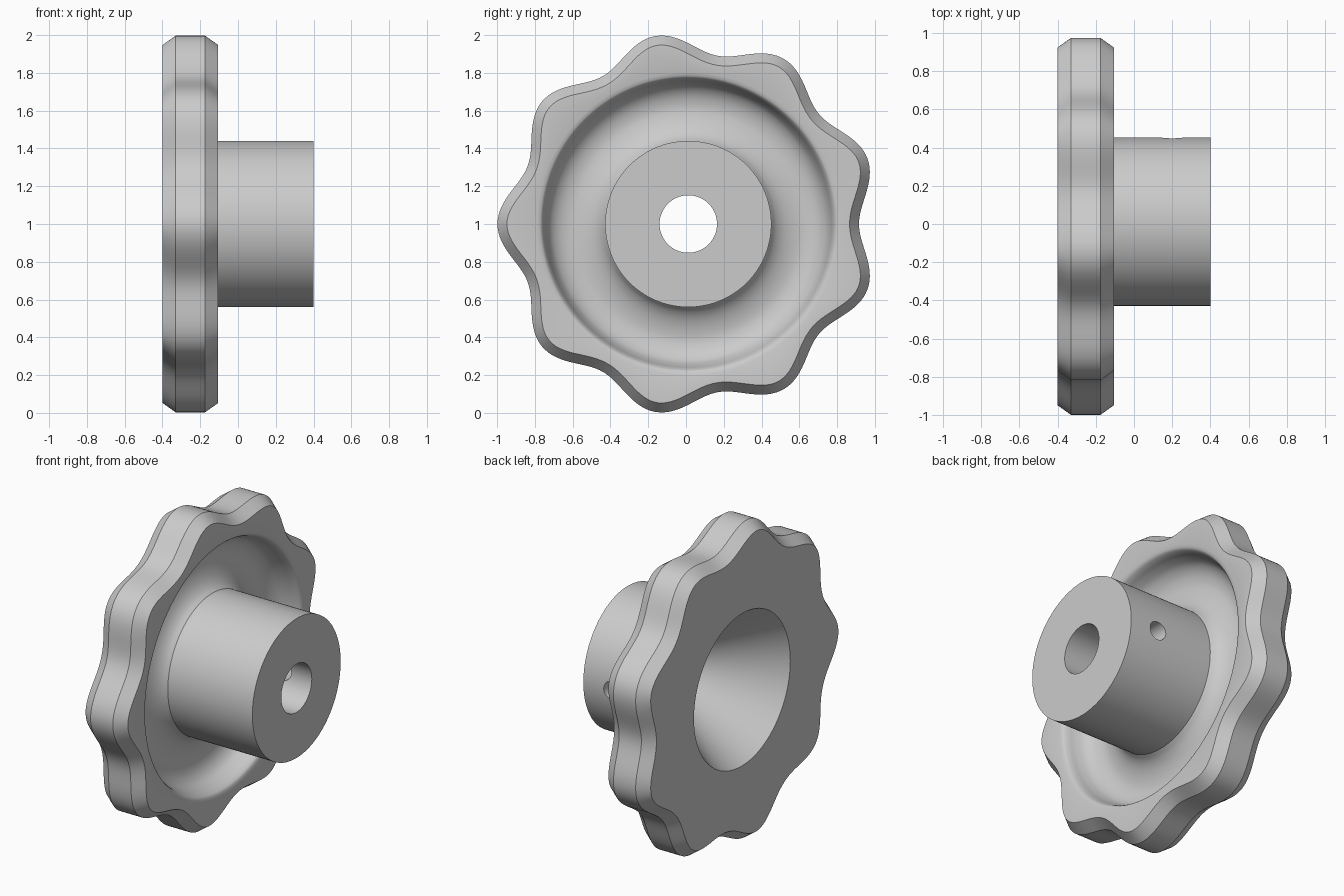
import bpy, bmesh, math
from mathutils import Vector, Matrix

cube = bpy.data.objects.get("Cube")
if cube:
    bpy.data.objects.remove(cube)

SEGMENTS = 288
LOBES = 9
CENTRE = Vector((0, 0.012, 1.0))

grey = bpy.data.materials.new("plain grey")
grey.use_nodes = True
colour = (0.6, 0.6, 0.6, 1)
grey.diffuse_color = colour
grey.node_tree.nodes["Principled BSDF"].inputs["Base Color"].default_value = colour


def circle(radius):
    """Round ring as (y, z) points."""
    return [(radius * math.cos(a), radius * math.sin(a))
            for a in (math.tau * i / SEGMENTS for i in range(SEGMENTS))]


def scalloped(inset):
    """Wavy grip outline, moved inward by an even inset."""
    points = []
    for i in range(SEGMENTS):
        a = math.tau * i / SEGMENTS
        r = 0.957 - 0.053 * math.cos(LOBES * a)
        slope = 0.053 * LOBES * math.sin(LOBES * a)
        out = Vector((r, -slope)).normalized()
        y, z = r - inset * out.x, -inset * out.y
        points.append((y * math.cos(a) - z * math.sin(a),
                       y * math.sin(a) + z * math.cos(a)))
    return points


def smooth_curve(points, steps=4):
    """Catmull-Rom curve through profile points."""
    p = [Vector(q) for q in points]
    p = [2 * p[0] - p[1]] + p + [2 * p[-1] - p[-2]]
    result = []
    for a, b, c, d in zip(p, p[1:], p[2:], p[3:]):
        for k in range(steps):
            t = k / steps
            result.append(0.5 * (2 * b + (c - a) * t + (2 * a - 5 * b + 4 * c - d) * t ** 2
                                 + (3 * b - a - 3 * c + d) * t ** 3))
    return result + [p[-2]]


# Dished face between rim and hub: radius, x
dish = smooth_curve([(0.80, -0.105), (0.778, -0.114), (0.763, -0.14), (0.75, -0.18),
                     (0.725, -0.228), (0.68, -0.262), (0.62, -0.277), (0.56, -0.27),
                     (0.505, -0.25), (0.465, -0.222), (0.44, -0.19)])

# Closed section: scalloped rim, dish, hub, bore, tapered back opening
rings = [(-0.4, scalloped(0.05)), (-0.33, scalloped(0)),
         (-0.175, scalloped(0)), (-0.105, scalloped(0.05))]
rings += [(x, circle(r)) for r, x in dish]
rings += [(x, circle(r)) for r, x in
          [(0.44, 0.4), (0.152, 0.4), (0.152, 0.1), (0.48, -0.4)]]

bm = bmesh.new()
loops = [[bm.verts.new(CENTRE + Vector((x, y, z))) for y, z in pts] for x, pts in rings]
for lower, upper in zip(loops, loops[1:] + loops[:1]):
    for i in range(SEGMENTS):
        j = (i + 1) % SEGMENTS
        bm.faces.new((lower[i], lower[j], upper[j], upper[i]))
bmesh.ops.recalc_face_normals(bm, faces=bm.faces)
mesh = bpy.data.meshes.new("handwheel")
bm.to_mesh(mesh)
bm.free()
mesh.materials.append(grey)
wheel = bpy.data.objects.new("handwheel", mesh)
bpy.context.collection.objects.link(wheel)

# Set screw hole through one side of the hub
bm = bmesh.new()
bmesh.ops.create_cone(bm, cap_ends=True, segments=48, radius1=0.058, radius2=0.058, depth=0.5,
                      matrix=Matrix.Translation(CENTRE + Vector((0.2, 0.3, 0)))
                      @ Matrix.Rotation(math.pi / 2, 4, 'X'))
cutter_mesh = bpy.data.meshes.new("screw_hole_cutter")
bm.to_mesh(cutter_mesh)
bm.free()
cutter_mesh.materials.append(grey)
cutter = bpy.data.objects.new("screw_hole_cutter", cutter_mesh)
cutter.hide_render = True
bpy.context.collection.objects.link(cutter)

cut = wheel.modifiers.new("screw_hole", 'BOOLEAN')
cut.operation = 'DIFFERENCE'
cut.solver = 'EXACT'
cut.object = cutter

for obj in bpy.context.selected_objects:
    obj.select_set(False)
bpy.context.view_layer.objects.active = wheel
wheel.select_set(True)
bpy.ops.object.modifier_apply(modifier=cut.name)
bpy.data.objects.remove(cutter)
bpy.ops.object.shade_smooth_by_angle(angle=math.radians(25))
